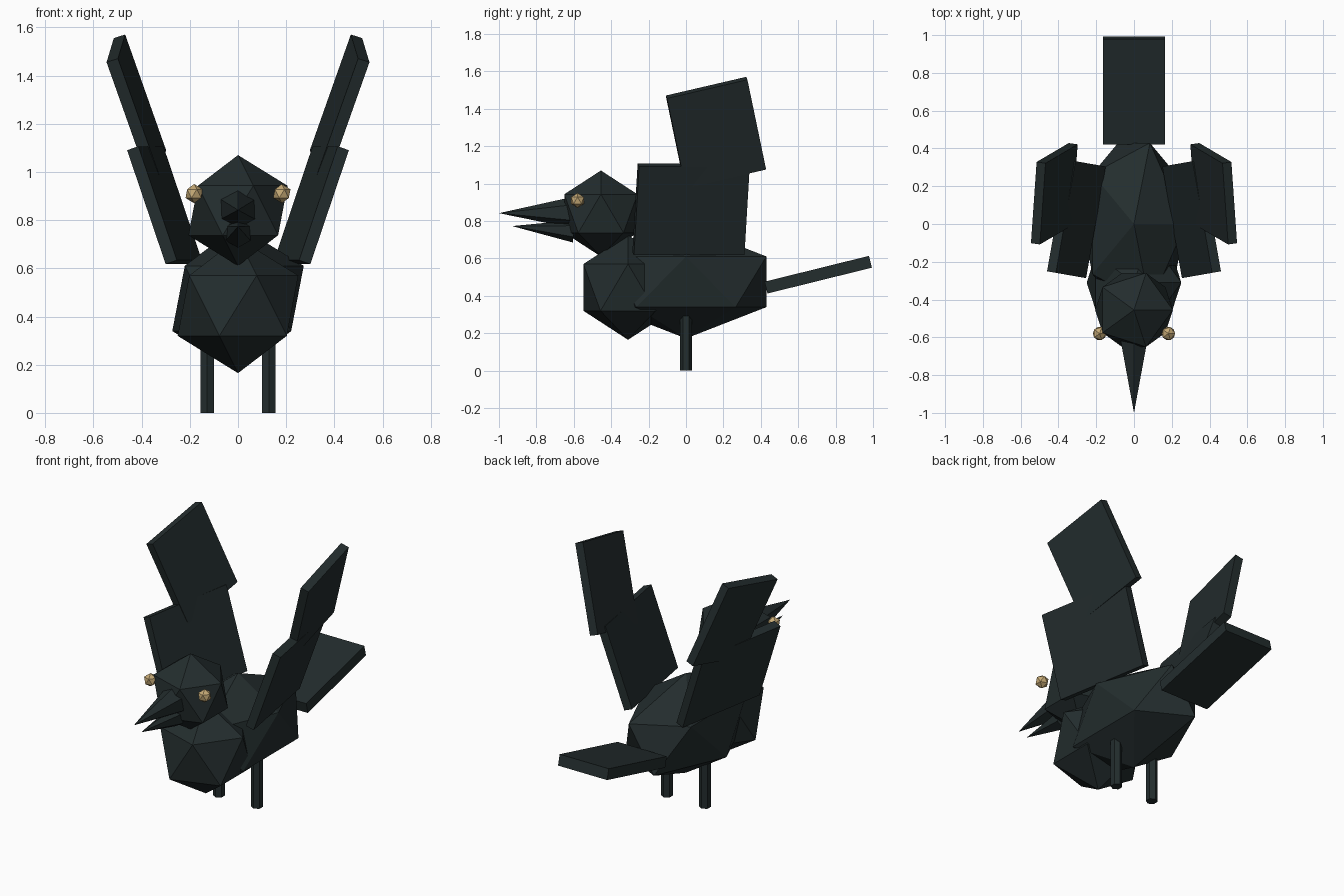
import bpy
import bmesh
from mathutils import Matrix, Vector

default = bpy.data.objects.get("Cube")
if default:
    bpy.data.objects.remove(default, do_unlink=True)


def make_material(name, colour):
    mat = bpy.data.materials.new(name)
    mat.use_nodes = True
    mat.diffuse_color = (*colour, 1)
    bsdf = next(n for n in mat.node_tree.nodes if n.type == "BSDF_PRINCIPLED")
    bsdf.inputs["Base Color"].default_value = (*colour, 1)
    return mat


feather = make_material("dark_feather", (0.017, 0.026, 0.027))
amber = make_material("pale_amber", (0.56, 0.40, 0.18))


def finish(name, bm, mat):
    bmesh.ops.recalc_face_normals(bm, faces=bm.faces)
    mesh = bpy.data.meshes.new(name)
    bm.to_mesh(mesh)
    bm.free()
    mesh.materials.append(mat)
    obj = bpy.data.objects.new(name, mesh)
    bpy.context.collection.objects.link(obj)
    return obj


def frame(centre, x, y, z):
    """Matrix that places a primitive along three axis vectors."""
    rot = Matrix((x, y, z)).transposed().to_4x4()
    return Matrix.Translation(centre) @ rot


def ball(name, centre, radii, mat=feather):
    bm = bmesh.new()
    m = Matrix.Translation(centre) @ Matrix.Diagonal((*radii, 1))
    bmesh.ops.create_icosphere(bm, subdivisions=1, radius=1, matrix=m)
    return finish(name, bm, mat)


def plate(name, centre, chord, span, thickness):
    """Thin box spanned by two edge vectors."""
    chord, span = Vector(chord), Vector(span)
    normal = chord.cross(span).normalized() * thickness
    bm = bmesh.new()
    bmesh.ops.create_cube(bm, size=1, matrix=frame(centre, normal, chord, span))
    return finish(name, bm, feather)


def hex_rod(name, start, end, r_start, r_end, up):
    """Six-sided cone or rod with one corner towards up."""
    start, end = Vector(start), Vector(end)
    axis = (end - start).normalized()
    side = Vector(up).cross(axis).normalized()
    m = frame((start + end) / 2, side, axis.cross(side), axis)
    bm = bmesh.new()
    bmesh.ops.create_cone(bm, cap_ends=True, segments=6, radius1=r_start,
                          radius2=r_end, depth=(end - start).length, matrix=m)
    return finish(name, bm, feather)


# Body, chest and head
ball("body", (0, 0, 0.475), (0.305, 0.505, 0.303))
ball("chest", (0, -0.31, 0.445), (0.28, 0.28, 0.28))
ball("head", (0, -0.455, 0.84), (0.23, 0.23, 0.23))

# Beak
hex_rod("upper_beak", (0, -0.6, 0.845), (0, -1, 0.842), 0.085, 0, (0, 0, 1))
hex_rod("lower_beak", (0, -0.6, 0.745), (0, -0.93, 0.773), 0.06, 0, (0, 0, 1))

# Tail
plate("tail", (0, 0.707, 0.513), (0.33, 0, 0), (0, 0.558, 0.138), 0.065)

# Paired parts
for label, s in (("left", 1), ("right", -1)):
    ball(label + "_eye", (s * 0.182, -0.58, 0.91), (0.04, 0.04, 0.04), amber)
    hex_rod(label + "_leg", (s * 0.128, 0, 0), (s * 0.128, 0, 0.4),
            0.033, 0.033, (0, 1, 0))
    plate(label + "_inner_wing", (s * 0.305, 0.027, 0.862),
          (s * -0.104, 0.591, 0), (s * 0.16, 0.028, 0.473), 0.05)
    plate(label + "_outer_wing", (s * 0.422, 0.16, 1.273),
          (s * -0.03, 0.43, 0.1), (s * 0.17, -0.1, 0.48), 0.05)
